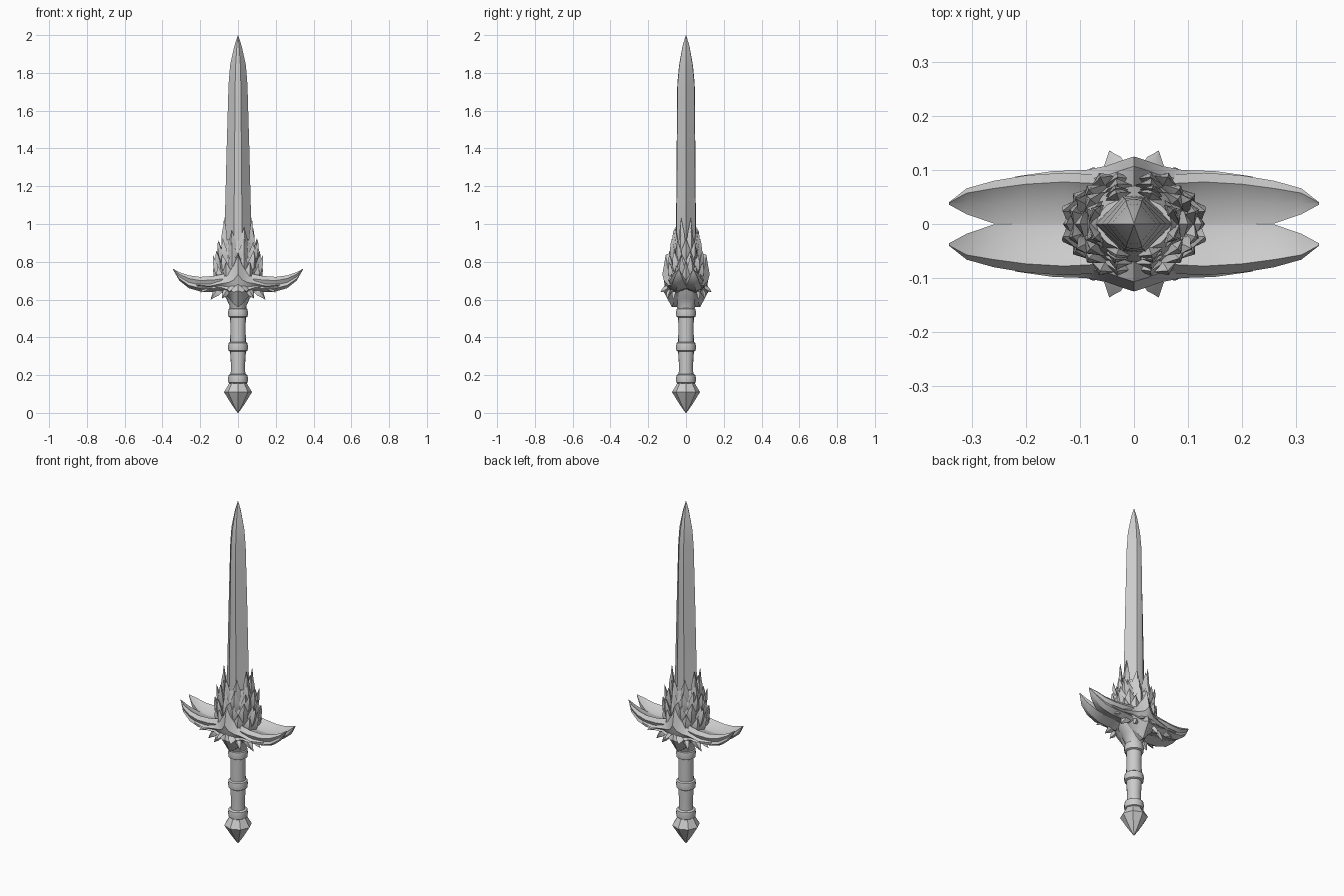
import bpy, bmesh, math
from mathutils import Vector

cube = bpy.data.objects.get("Cube")
if cube:
    bpy.data.objects.remove(cube)

steel = bpy.data.materials.new("grey steel")
steel.use_nodes = True
GREY = (0.6, 0.6, 0.6, 1)
steel.diffuse_color = GREY
steel.node_tree.nodes["Principled BSDF"].inputs["Base Color"].default_value = GREY


def finish(name, bm, smooth=30):
    bmesh.ops.remove_doubles(bm, verts=bm.verts, dist=0.0005)
    bmesh.ops.recalc_face_normals(bm, faces=bm.faces)
    mesh = bpy.data.meshes.new(name)
    bm.to_mesh(mesh)
    bm.free()
    mesh.materials.append(steel)
    ob = bpy.data.objects.new(name, mesh)
    bpy.context.collection.objects.link(ob)
    bpy.ops.object.select_all(action='DESELECT')
    ob.select_set(True)
    bpy.context.view_layer.objects.active = ob
    bpy.ops.object.shade_smooth_by_angle(angle=math.radians(smooth))
    return ob


def loft(bm, rings):
    """Skin a list of equal-length closed rings and cap both ends."""
    loops = [[bm.verts.new(p) for p in ring] for ring in rings]
    n = len(loops[0])
    for a, b in zip(loops, loops[1:]):
        for i in range(n):
            j = (i + 1) % n
            bm.faces.new((a[i], a[j], b[j], b[i]))
    bm.faces.new(loops[0])
    bm.faces.new(loops[-1])


def turned(name, profile, sides, smooth=40):
    """Elliptical turning from (x radius, y radius, z) rows."""
    bm = bmesh.new()
    turn = [2 * math.pi * i / sides for i in range(sides)]
    loft(bm, [[(rx * math.cos(t), ry * math.sin(t), z) for t in turn]
              for rx, ry, z in profile])
    return finish(name, bm, smooth)


def mirror(ob, x=True, y=True):
    m = ob.modifiers.new("mirror", 'MIRROR')
    m.use_axis = (x, y, False)
    m.use_clip = True


def leaf(bm, base, tip, out, width, thick):
    """Ridged pointed scale from base to tip, bulging along out."""
    base, tip, out = Vector(base), Vector(tip), Vector(out).normalized()
    side = (tip - base).cross(out).normalized()

    def ring(t, w, d):
        c = base.lerp(tip, t)
        return [c + side * w * width, c + out * d * thick,
                c - side * w * width, c - out * d * thick * 0.6]
    loft(bm, [ring(0, .55, .5), ring(.35, 1, 1), ring(.62, .8, .85),
              ring(.82, .36, .5), ring(1, .02, .02)])


# Blade with a narrow flat ridge and sharp side edges
bm = bmesh.new()
rings = []
for w, d, z in [(.078, .052, .66), (.07, .05, 1.0), (.06, .047, 1.4),
                (.05, .044, 1.74), (.042, .035, 1.84),
                (.02, .018, 1.94), (.001, .001, 2.0)]:
    f = w * .3
    rings.append([(w, 0, z), (f, d, z), (0, d * 1.05, z), (-f, d, z),
                  (-w, 0, z), (-f, -d, z), (0, -d * 1.05, z), (f, -d, z)])
loft(bm, rings)
finish("blade", bm, 25)

# Handle parts
turned("grip", [(.041, .041, .15), (.037, .037, .25), (.043, .043, .34),
                (.04, .04, .45), (.044, .044, .56)], 16)
for label, z in [("lower", .18), ("middle", .35), ("upper", .53)]:
    turned(label + "_grip_ring",
           [(.041, .041, z - .026), (.051, .051, z - .02), (.053, .053, z),
            (.05, .05, z + .02), (.041, .041, z + .026)], 16)
turned("pommel", [(.002, .002, 0), (.034, .034, .045), (.074, .074, .11),
                  (.065, .065, .125), (.042, .042, .165)], 8, 20)
turned("collar", [(.042, .042, .54), (.046, .05, .57), (.062, .068, .605),
                  (.09, .085, .645), (.11, .09, .7), (.1, .08, .76),
                  (.088, .07, .85), (.07, .05, .92)], 16)

# Guard wing: one quarter, split into two prongs by an end notch
bm = bmesh.new()
rings = []
for x, yi, yo, zt, zb in [(0, 0, .085, .735, .62), (.08, 0, .092, .735, .635),
                          (.13, 0, .095, .725, .64), (.2, 0, .09, .72, .643),
                          (.26, .001, .08, .728, .66), (.31, .018, .066, .745, .70),
                          (.343, .036, .04, .762, .756)]:
    h, w = zt - zb, yo - yi
    rings.append([(x, yi, zt - h * .35), (x, yi + w * .45, zt - h * .28),
                  (x, yi + w * .82, zt), (x, yo, zt - h * .25),
                  (x, yi + w * .88, zt - h * .55), (x, yo - w * .04, zt - h * .78),
                  (x, yi + w * .6, zb), (x, yi, zb + h * .2)])
loft(bm, rings)
# Remove the inner cap so the mirrored quarters join
bmesh.ops.delete(bm, geom=[f for f in bm.faces
                           if all(v.co.x < .001 for v in f.verts)], context='FACES')
mirror(finish("guard_wings", bm, 35))

# Raised crest flowing from the central peak into each wing
bm = bmesh.new()
rings = []
for x, zt, zb, y in [(0, .85, .56, .125), (.022, .79, .575, .118), (.05, .745, .61, .108),
                     (.09, .71, .645, .1), (.15, .685, .65, .098), (.22, .69, .66, .088)]:
    h = zt - zb
    rings.append([(x, .07, zt), (x, y - .018, zt - h * .04), (x, y, zt - h * .4),
                  (x, y - .012, zt - h * .58), (x, y - .004, zt - h * .7),
                  (x, y - .05, zb), (x, .04, zb)])
loft(bm, rings)
mirror(finish("guard_crest", bm, 30))

# Barbs around the underside of the guard
bm = bmesh.new()
leaf(bm, (.075, .055, .685), (.145, .065, .6), (.5, .5, -.3), .026, .022)
leaf(bm, (.03, .085, .68), (.046, .136, .64), (0, .5, -1), .022, .018)
leaf(bm, (.12, .06, .68), (.2, .075, .638), (0, 1, -.5), .02, .016)
leaf(bm, (.05, .08, .66), (.085, .1, .605), (.2, 1, 0), .018, .015)
mirror(finish("guard_barbs", bm, 25))

# Tiers of overlapping scales climbing the blade root
tiers = [(.098, .078, .67, .125, .1, .80, 12, .030, 0),
         (.092, .07, .72, .118, .09, .86, 12, .029, .5),
         (.082, .062, .77, .1, .078, .925, 10, .028, 0),
         (.07, .05, .82, .085, .062, .985, 8, .026, .5)]
bm = bmesh.new()
for bx, by, bz, tx, ty, tz, count, width, shift in tiers:
    for i in range(count):
        a = 2 * math.pi * (i + shift) / count
        c, s = math.cos(a), math.sin(a)
        drop = .02 * (i % 2)
        leaf(bm, (bx * c, by * s, bz), (tx * c, ty * s, tz - drop),
             (c, s * 1.3, 0), width, .02)
finish("blade_root_scales", bm, 25)

# Tall scales clasping the blade edges, and the outermost side thorns
bm = bmesh.new()
leaf(bm, (.066, .016, .83), (.073, .026, 1.035), (1, .8, 0), .02, .014)
leaf(bm, (.03, .052, .8), (.034, .066, .97), (.3, 1, 0), .022, .015)
leaf(bm, (.08, .035, .78), (.106, .045, .915), (1, .6, 0), .02, .015)
leaf(bm, (.095, .03, .7), (.132, .024, .835), (1, .5, 0), .024, .018)
mirror(finish("edge_scales", bm, 25))
